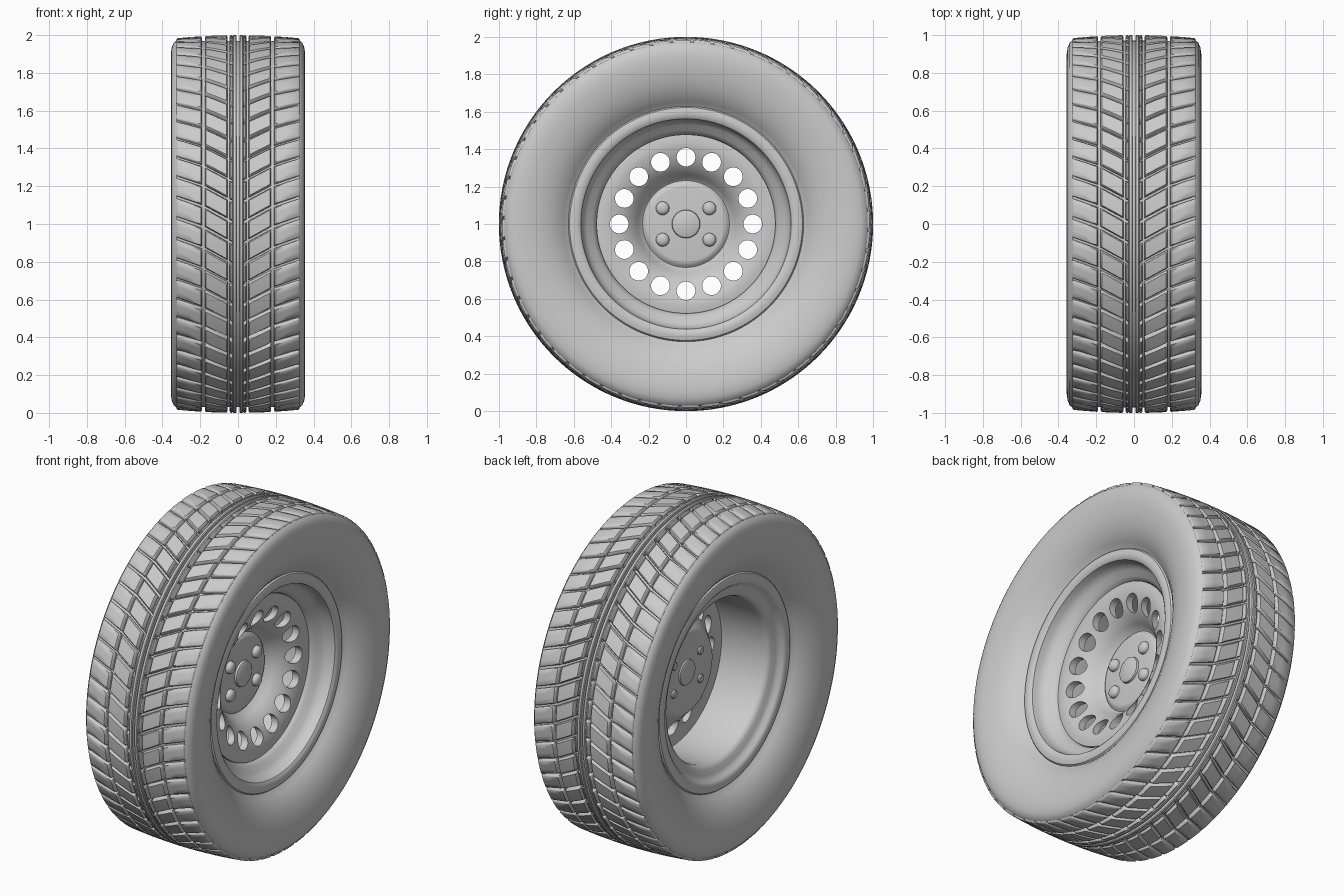
import bpy, bmesh, math

if "Cube" in bpy.data.objects:
    bpy.data.objects.remove(bpy.data.objects["Cube"])

TAU = 2 * math.pi


def point(x, r, a, cy=0, cz=1):
    # Polar position round the axle (x axis); angle 0 faces front and rises
    return (x, cy - r * math.cos(a), cz + r * math.sin(a))


def finish(name, bm, angle=35):
    bmesh.ops.recalc_face_normals(bm, faces=bm.faces)
    me = bpy.data.meshes.new(name)
    bm.to_mesh(me)
    bm.free()
    me.shade_smooth()
    me.set_sharp_from_angle(angle=math.radians(angle))
    ob = bpy.data.objects.new(name, me)
    bpy.context.collection.objects.link(ob)
    return ob


def lathe(bm, profile, segs=128, closed=False, caps=False, cy=0, cz=1):
    rings = [[bm.verts.new(point(x, r, TAU * i / segs, cy, cz)) for i in range(segs)]
             for x, r in profile]
    for k in range(len(rings) if closed else len(rings) - 1):
        a, b = rings[k], rings[(k + 1) % len(rings)]
        for i in range(segs):
            j = (i + 1) % segs
            bm.faces.new((a[i], a[j], b[j], b[i]))
    if caps:
        bm.faces.new(rings[0])
        bm.faces.new(rings[-1])


def mirrored(half):
    # Half profile running outward to the middle, continued on the -x side
    return half + [(-x, r) for x, r in reversed(half)]


# Tyre carcass: bead, bulging sidewall, shoulder, tread floor
bm = bmesh.new()
lathe(bm, mirrored([(.235, .60), (.25, .63), (.275, .655), (.302, .69), (.328, .74),
                    (.346, .80), (.355, .86), (.356, .90), (.351, .935), (.340, .96),
                    (.325, .972), (.30, .966), (.15, .970)]), 168)
finish("tyre_carcass", bm)

# Tread blocks: bevelled height-field patches in slanted columns
N = 56
PITCH = TAU / N
FLOOR = .962


def crown(x):
    return 1.0 - .16 * x * x


def slant(x):
    # Grooves rise away from the centre, steeper in the middle columns
    return .56 * x if x < .18 else .1008 + .36 * (x - .18)


def block(bm, x0, x1, sign, start, gap):
    b = .006
    w = x1 - x0
    span = PITCH - gap
    us = [(0, 0), (0, .75), (b / w, 1), (.5, 1), (1 - b / w, 1), (1, .75), (1, 0)]
    vs = [(0, 0), (0, .75), (b / span, 1), (.35, 1), (.65, 1),
          (1 - b / span, 1), (1, .75), (1, 0)]
    grid = []
    for u, hu in us:
        x = x0 + u * w
        row = []
        for v, hv in vs:
            r = FLOOR + (crown(x) - FLOOR) * min(hu, hv)
            row.append(bm.verts.new(point(sign * x, r, start + slant(x) + v * span)))
        grid.append(row)
    for i in range(len(us) - 1):
        for j in range(len(vs) - 1):
            bm.faces.new((grid[i][j], grid[i + 1][j], grid[i + 1][j + 1], grid[i][j + 1]))


for name, x0, x1, gap in (("rib_teeth", .026, .045, .016),
                          ("middle_blocks", .056, .176, .015),
                          ("shoulder_blocks", .190, .326, .015)):
    bm = bmesh.new()
    for sign in (1, -1):
        for i in range(N):
            block(bm, x0, x1, sign, i * PITCH, gap)
    bmesh.ops.remove_doubles(bm, verts=bm.verts, dist=1e-5)
    finish("tread_" + name, bm, 50)

# Continuous centre ribs either side of the middle groove
bm = bmesh.new()
for s in (1, -1):
    lathe(bm, [(s * .007, FLOOR), (s * .007, .995), (s * .011, 1),
               (s * .024, 1), (s * .028, .995), (s * .028, FLOOR)], 168)
finish("tread_centre_ribs", bm)

# Rim: front flange, well, straight barrel, rear flange
bm = bmesh.new()
lathe(bm, [(.245, .632), (.258, .622), (.264, .60), (.262, .575), (.252, .562),
           (.222, .556), (.200, .548), (.180, .53), (.160, .50), (.140, .482),
           (.11, .475), (-.185, .475), (-.205, .482), (-.218, .50), (-.225, .53),
           (-.236, .552), (-.252, .562), (-.262, .575), (-.264, .60), (-.258, .622),
           (-.245, .632), (-.20, .61), (-.15, .52), (.08, .52), (.18, .61)],
      closed=True)
finish("rim", bm)

# Wheel disc: dished plate with a raised hub
bm = bmesh.new()
lathe(bm, [(.140, .478), (.147, .44), (.143, .41), (.134, .375), (.120, .34),
           (.094, .30), (.052, .262), (.020, .243), (.012, .232), (.020, .222),
           (.028, .212), (.030, .20), (.030, .03),
           (-.004, .03), (-.004, .20), (-.010, .225), (-.004, .245), (.020, .27),
           (.058, .308), (.082, .345), (.094, .38), (.100, .42), (.095, .478)],
      closed=True)
disc = finish("wheel_disc", bm)

# Ring of sixteen vent holes
bm = bmesh.new()
for i in range(16):
    a = TAU * i / 16
    lathe(bm, [(-.1, .05), (.3, .05)], 32, caps=True,
          cy=.357 * math.cos(a), cz=1 + .357 * math.sin(a))
cutter = finish("vent_cutter", bm)
cutter.hide_render = True
mod = disc.modifiers.new("vents", "BOOLEAN")
mod.operation = "DIFFERENCE"
mod.solver = "EXACT"
mod.object = cutter
bpy.context.view_layer.update()
cut = bpy.data.meshes.new_from_object(
    disc.evaluated_get(bpy.context.evaluated_depsgraph_get()))
disc.modifiers.clear()
disc.data = cut
cut.shade_smooth()
cut.set_sharp_from_angle(angle=math.radians(35))
bpy.data.objects.remove(cutter)

# Centre cap, showing on both sides
bm = bmesh.new()
lathe(bm, [(-.016, .06), (-.012, .072), (0, .076), (.03, .076), (.042, .073), (.048, .062)],
      48, caps=True)
finish("centre_cap", bm)

# Four domed wheel bolts
bm = bmesh.new()
for sy in (1, -1):
    for sz in (1, -1):
        lathe(bm, [(-.018, .018), (-.012, .024), (.02, .024), (.02, .036), (.040, .036),
                   (.050, .032), (.057, .022), (.060, .008)], 24, caps=True,
              cy=sy * .125, cz=1 + sz * .084)
finish("wheel_bolts", bm)
